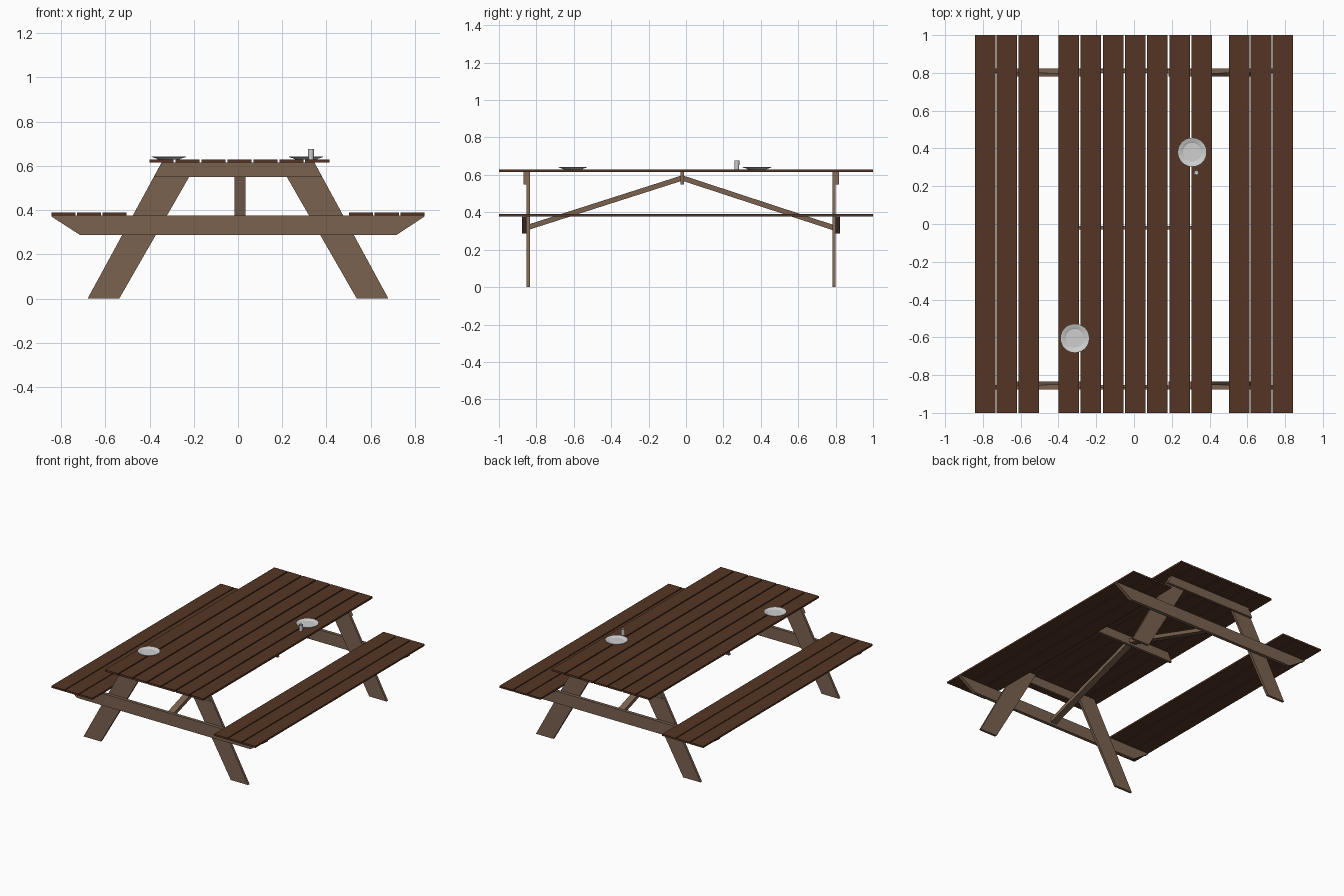
import bpy, bmesh, math

cube = bpy.data.objects.get("Cube")
if cube:
    bpy.data.objects.remove(cube, do_unlink=True)


def material(name, rgb):
    m = bpy.data.materials.new(name)
    m.use_nodes = True
    m.diffuse_color = (*rgb, 1)
    m.node_tree.nodes["Principled BSDF"].inputs["Base Color"].default_value = (*rgb, 1)
    return m


PLANK = material("dark stained wood", (0.09, 0.036, 0.018))
FRAME = material("weathered wood", (0.195, 0.122, 0.08))
CHINA = material("pale crockery", (0.62, 0.62, 0.62))


def finish(name, bm, mat):
    bmesh.ops.recalc_face_normals(bm, faces=bm.faces)
    mesh = bpy.data.meshes.new(name)
    bm.to_mesh(mesh)
    bm.free()
    mesh.materials.append(mat)
    ob = bpy.data.objects.new(name, mesh)
    bpy.context.collection.objects.link(ob)
    return ob


def extrude(name, outline, axis, lo, hi, mat):
    """Board from a flat outline, extruded along x (y, z points) or y (x, z points)."""
    bm = bmesh.new()
    place = (lambda a, b, d: (d, a, b)) if axis == "x" else (lambda a, b, d: (a, d, b))
    face = bm.faces.new([bm.verts.new(place(a, b, lo)) for a, b in outline])
    new = bmesh.ops.extrude_face_region(bm, geom=[face])["geom"]
    move = place(0, 0, hi - lo)
    bmesh.ops.translate(bm, vec=move, verts=[v for v in new if isinstance(v, bmesh.types.BMVert)])
    return finish(name, bm, mat)


def planks(name, start, end, count, width, bottom, top):
    pitch = (end - start - width) / (count - 1)
    for i in range(count):
        a = start + i * pitch
        b = a + width
        extrude(f"{name}_{i + 1}", [(a, bottom), (b, bottom), (b, top), (a, top)],
                "y", -1, 1, PLANK)


def lathe(name, profile, centre, sides):
    bm = bmesh.new()
    rings = []
    for r, z in profile:
        rings.append([bm.verts.new((centre[0] + r * math.cos(t), centre[1] + r * math.sin(t), z))
                      for t in (2 * math.pi * k / sides for k in range(sides))])
    for low, high in zip(rings, rings[1:]):
        for k in range(sides):
            n = (k + 1) % sides
            bm.faces.new((low[k], low[n], high[n], high[k]))
    bm.faces.new(rings[0])
    bm.faces.new(rings[-1])
    ob = finish(name, bm, CHINA)
    bpy.ops.object.select_all(action="DESELECT")
    ob.select_set(True)
    bpy.context.view_layer.objects.active = ob
    bpy.ops.object.shade_smooth_by_angle(angle=math.radians(30))


# Table top and benches
planks("table_plank", -0.40, 0.413, 7, 0.109, 0.616, 0.63)
planks("right_bench_plank", -0.843, -0.503, 3, 0.109, 0.377, 0.39)
planks("left_bench_plank", 0.502, 0.843, 3, 0.109, 0.377, 0.39)

# End frames: leaning legs inside, rails on the outer faces
TOP_RAIL = [(-0.38, 0.55), (0.38, 0.55), (0.345, 0.616), (-0.345, 0.616)]
SEAT_RAIL = [(-0.713, 0.287), (0.715, 0.287), (0.843, 0.371), (0.843, 0.377),
             (-0.843, 0.377), (-0.843, 0.371)]
LEG = [(0.537, 0), (0.68, 0), (0.345, 0.616), (0.183, 0.616)]
for end, inner, joint, side in (("front", -0.834, -0.852, -1), ("back", 0.782, 0.80, 1)):
    for hand, s in (("left", 1), ("right", -1)):
        extrude(f"{end}_{hand}_leg", [(s * x, z) for x, z in LEG], "y", inner, joint, FRAME)
    extrude(f"{end}_top_rail", TOP_RAIL, "y", joint, joint + side * 0.017, FRAME)
    extrude(f"{end}_seat_rail", SEAT_RAIL, "y", joint, joint + side * 0.024, FRAME)

# Middle batten and diagonal braces
extrude("middle_batten", [(x * 0.92, z) for x, z in TOP_RAIL], "y", -0.03, -0.01, FRAME)
for end, y in (("front", -0.852), ("back", 0.79)):
    extrude(f"{end}_brace", [(y, 0.303), (y, 0.332), (-0.02, 0.598), (-0.02, 0.569)],
            "x", -0.015, 0.034, FRAME)

# Plates and cup
for name, centre in (("front_plate", (-0.313, -0.605)), ("back_plate", (0.308, 0.38))):
    lathe(name, [(0.05, 0.63), (0.055, 0.633), (0.077, 0.640), (0.077, 0.642),
                 (0.055, 0.637), (0.05, 0.634)], centre, 32)
lathe("cup", [(0.012, 0.63), (0.0135, 0.677), (0.0115, 0.677), (0.0105, 0.634)],
      (0.33, 0.272), 16)
